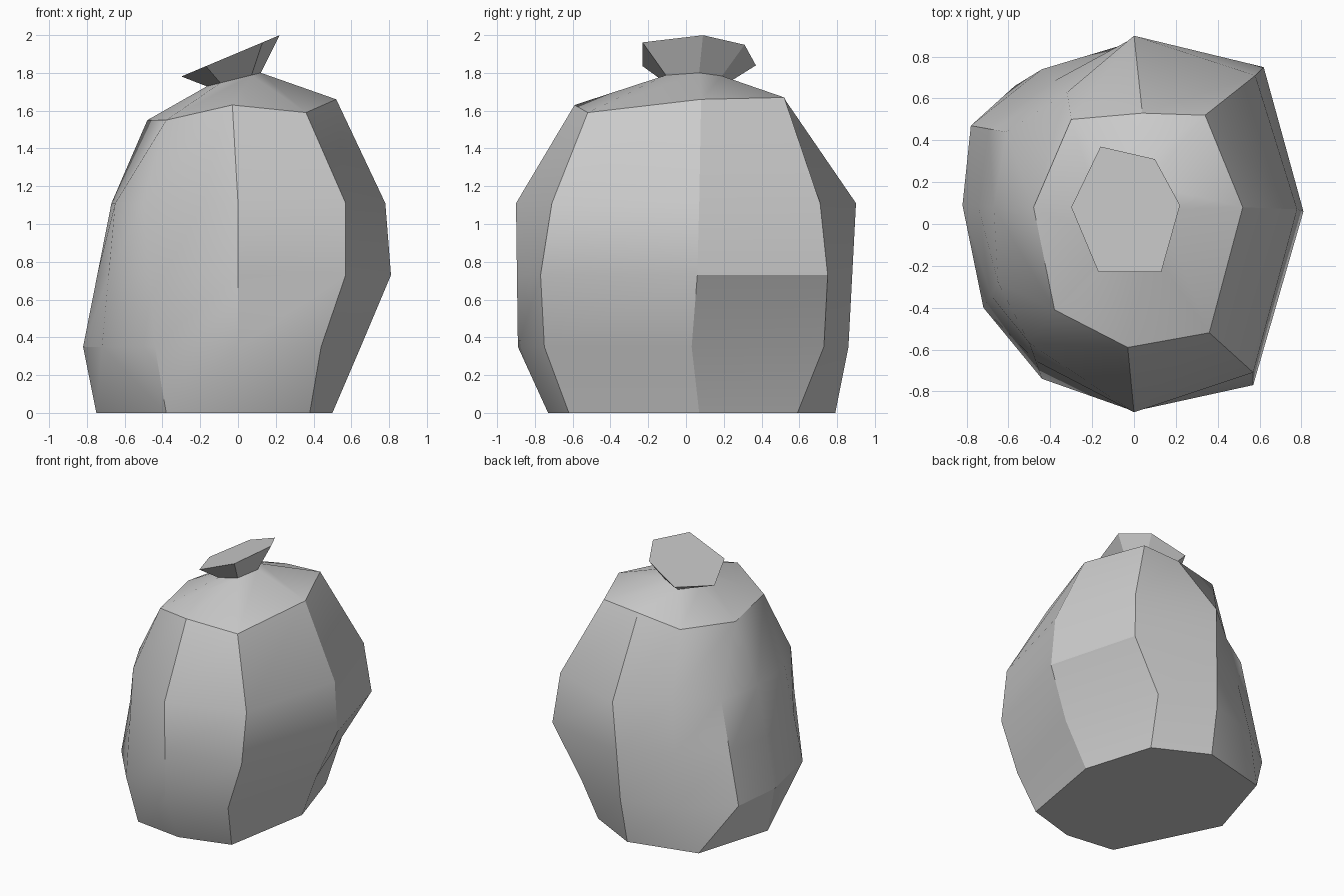
import bpy, bmesh, math
from mathutils import Vector

cube = bpy.data.objects.get("Cube")
if cube:
    bpy.data.objects.remove(cube, do_unlink=True)


def make_material(name, colour):
    mat = bpy.data.materials.new(name)
    mat.use_nodes = True
    mat.diffuse_color = colour
    mat.node_tree.nodes["Principled BSDF"].inputs["Base Color"].default_value = colour
    return mat


def level(points, height):
    """Turn flat points into a ring; height is a number or a rule of x."""
    rule = height if callable(height) else (lambda x: height)
    return [Vector((x, y, rule(x))) for x, y in points]


def loft(name, rings, material, cap_bottom=False, cap_top=False):
    """Skin a stack of equal-count rings, welding repeated points."""
    bm = bmesh.new()
    loops = [[bm.verts.new(p) for p in ring] for ring in rings]
    count = len(rings[0])
    for low, high in zip(loops, loops[1:]):
        for i in range(count):
            j = (i + 1) % count
            bm.faces.new((low[i], low[j], high[j], high[i]))
    if cap_bottom:
        bm.faces.new(loops[0][::-1])
    if cap_top:
        bm.faces.new(loops[-1])
    bmesh.ops.remove_doubles(bm, verts=bm.verts[:], dist=0.001)
    bmesh.ops.recalc_face_normals(bm, faces=bm.faces[:])
    mesh = bpy.data.meshes.new(name)
    bm.to_mesh(mesh)
    bm.free()
    mesh.materials.append(material)
    obj = bpy.data.objects.new(name, mesh)
    bpy.context.collection.objects.link(obj)
    bpy.ops.object.select_all(action='DESELECT')
    obj.select_set(True)
    bpy.context.view_layer.objects.active = obj
    bpy.ops.object.shade_smooth_by_angle(angle=math.radians(30))
    return obj


grey = make_material("plain grey", (0.6, 0.6, 0.6, 1))

# Rings run anticlockwise from the front; repeated points are welded
# base resting on the floor
base = level([(0, -.73), (.38, -.62), (.5, .07), (.34, .59), (-.05, .79),
              (-.57, .66), (-.57, .66), (-.75, .07), (-.38, -.68), (-.38, -.68)], 0)
# lower bulge
low = level([(0, -.89), (.44, -.75), (.65, .03), (.39, .73), (-.04, .86),
             (-.44, .74), (-.78, .47), (-.82, .09), (-.72, -.4), (-.44, -.74)], .35)
# upper bulge
high = level([(0, -.9), (.57, -.71), (.78, .07), (.58, .71), (0, .9),
              (-.32, .63), (-.61, .44), (-.67, .08), (-.65, -.28), (-.5, -.57)], 1.11)
# waist between the bulges, pushed out on the left flank
waist = [a.lerp(b, .5) for a, b in zip(low, high)]
for i, (x, y) in zip((1, 2, 3), ((.57, -.77), (.81, .06), (.62, .75))):
    waist[i].xy = x, y
# shoulder
left_peak, front_peak = Vector((-.48, .08, 1.55)), Vector((-.38, -.41, 1.55))
shoulder = [Vector(p) for p in ((-.03, -.59, 1.63), (.36, -.52, 1.59), (.52, .08, 1.66),
                                (.34, .52, 1.67), (.04, .53, 1.65), (-.3, .5, 1.6))]
shoulder += [left_peak, left_peak, front_peak, front_peak]

# tied end: a tilted six-sided rim that narrows to the neck
rim_points = [(.13, -.23), (.22, .09), (.1, .31), (-.16, .37), (-.3, .08), (-.17, -.23)]
neck_points = [(x * .55, y * .55 + .02) for x, y in rim_points]
rim = level(rim_points, lambda x: 1.907 + .42 * x)
neck = level(neck_points, lambda x: 1.77 + .25 * x)
collar = [neck[i] for i in (0, 0, 1, 2, 3, 3, 4, 4, 5, 5)]

loft("sack_body", [base, low, waist, high, shoulder, collar], grey, cap_bottom=True)
loft("sack_tied_end", [neck, rim], grey, cap_top=True)
